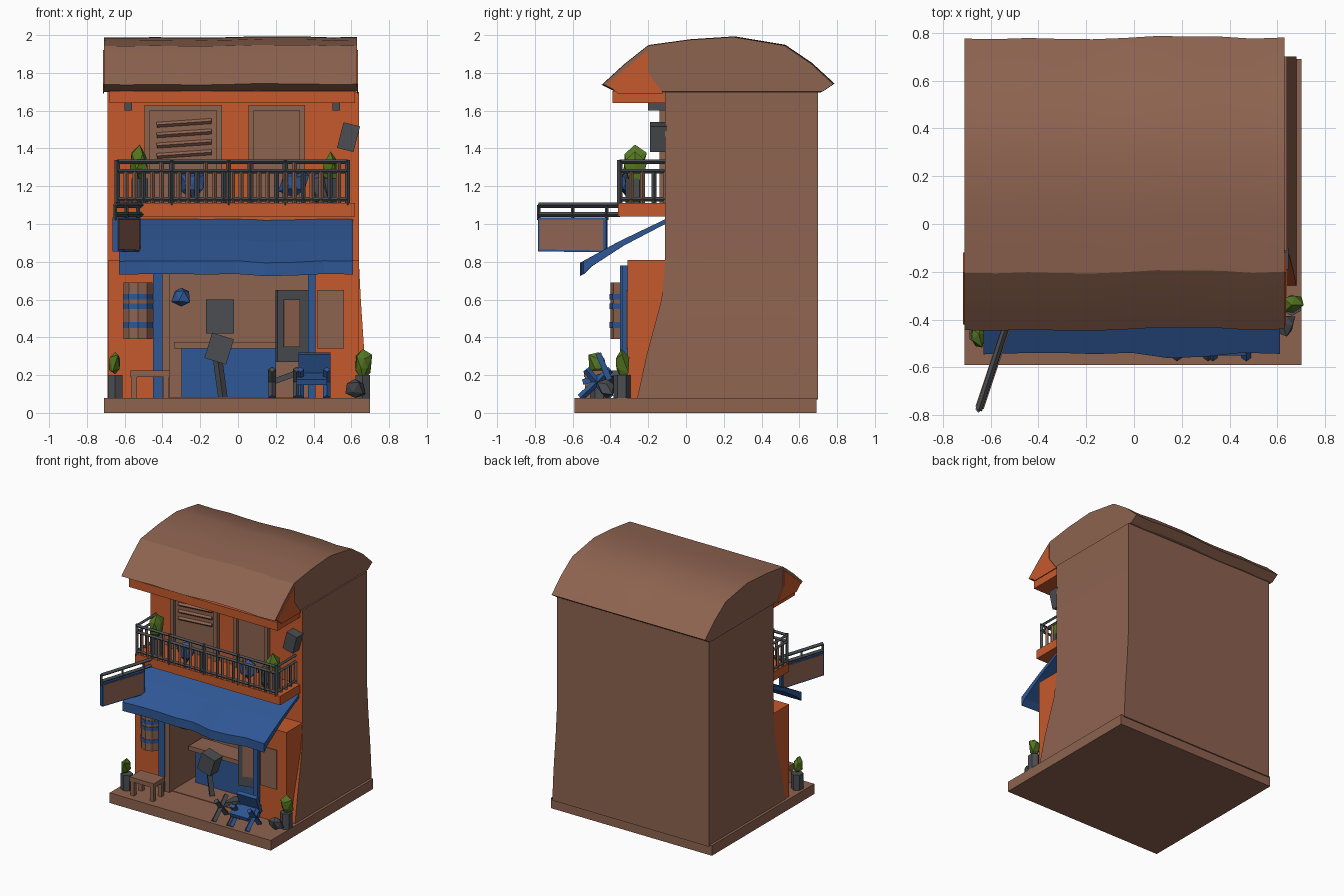
import bpy, bmesh, math, random
from mathutils import Vector, Matrix

random.seed(4)
default = bpy.data.objects.get("Cube")
if default:
    bpy.data.objects.remove(default, do_unlink=True)


def material(name, r, g, b):
    mat = bpy.data.materials.new(name)
    mat.use_nodes = True
    mat.diffuse_color = (r, g, b, 1)
    mat.node_tree.nodes["Principled BSDF"].inputs["Base Color"].default_value = (r, g, b, 1)
    return mat


brown = material("clay brown", .27, .125, .08)
orange = material("burnt orange", .56, .1, .025)
blue = material("canvas blue", .028, .095, .3)
grey = material("iron grey", .07, .075, .085)
green = material("leaf green", .09, .18, .015)


def finish(name, bm, *mats):
    bmesh.ops.recalc_face_normals(bm, faces=bm.faces)
    mesh = bpy.data.meshes.new(name)
    bm.to_mesh(mesh)
    bm.free()
    obj = bpy.data.objects.new(name, mesh)
    bpy.context.collection.objects.link(obj)
    for mat in mats:
        mesh.materials.append(mat)
    return obj


def box(name, mat, x, y, z, turn=None):
    """Box from three (min, max) ranges, optionally rotated about its centre."""
    bm = bmesh.new()
    bmesh.ops.create_cube(bm, size=1)
    spans = (x, y, z)
    bmesh.ops.scale(bm, vec=[b - a for a, b in spans], verts=bm.verts)
    if turn:
        bmesh.ops.rotate(bm, matrix=Matrix.Rotation(turn[1], 3, turn[0]), verts=bm.verts)
    bmesh.ops.translate(bm, vec=[(a + b) / 2 for a, b in spans], verts=bm.verts)
    return finish(name, bm, mat)


def loft(name, sections, *mats):
    """Closed skin through matching rings of points."""
    bm = bmesh.new()
    rings = [[bm.verts.new(p) for p in ring] for ring in sections]
    for low, high in zip(rings, rings[1:]):
        for i in range(len(low)):
            j = (i + 1) % len(low)
            bm.faces.new((low[i], low[j], high[j], high[i]))
    bm.faces.new(rings[0])
    bm.faces.new(rings[-1])
    return finish(name, bm, *mats)


def prism(name, mat, profile, xs, wobble=0):
    """Side profile swept along x, with a little unevenness."""
    rings = []
    for x in xs:
        d = random.uniform(-wobble, wobble)
        rings.append([(x, y + d, z + d / 2) for y, z in profile])
    return loft(name, rings, mat)


def bar(name, mat, a, b, radius=.01):
    a, b = Vector(a), Vector(b)
    bm = bmesh.new()
    bmesh.ops.create_cone(bm, cap_ends=True, segments=4, radius1=radius, radius2=radius, depth=(b - a).length)
    turn = (b - a).to_track_quat('Z', 'Y').to_matrix().to_4x4()
    bmesh.ops.transform(bm, matrix=Matrix.Translation((a + b) / 2) @ turn, verts=bm.verts)
    return finish(name, bm, mat)


def clump(name, mat, centre, size, rough=.3):
    """Crumpled low-poly lump for foliage, stones and bundles."""
    bm = bmesh.new()
    bmesh.ops.create_icosphere(bm, subdivisions=1, radius=1)
    for v in bm.verts:
        v.co *= 1 + random.uniform(-rough, rough)
        v.co = Vector(centre) + v.co * Vector(size)
    return finish(name, bm, mat)


def drum(name, mat, x, y, z, radius, sides=10):
    bm = bmesh.new()
    bmesh.ops.create_cone(bm, cap_ends=True, segments=sides, radius1=radius, radius2=radius, depth=z[1] - z[0])
    bmesh.ops.translate(bm, vec=(x, y, sum(z) / 2), verts=bm.verts)
    return finish(name, bm, mat)


def carve(obj, cutter):
    mod = obj.modifiers.new("opening", 'BOOLEAN')
    mod.operation, mod.solver, mod.object = 'DIFFERENCE', 'EXACT', cutter
    bpy.context.view_layer.objects.active = obj
    bpy.ops.object.modifier_apply(modifier=mod.name)


# Ground slab
box("base_slab", brown, (-.71, .7), (-.59, .69), (0, .08))

# Main body flares near the ground; the shop room is cut out of it
levels = [(.07, .68, -.26), (.3, .67, -.21), (.6, .65, -.13), (.8, .64, -.11), (1.7, .64, -.11)]
body = loft("house_body", [[(-.69, f, z), (r, f, z), (r, .7, z), (-.69, .7, z)] for z, r, f in levels], brown, orange)
porch = box("shop_front", orange, (-.685, .64), (-.31, -.1), (.07, .81))
porch.data.materials.append(brown)
cutter = box("room_cutter", brown, (-.36, .37), (-.6, .2), (.085, .74))
cutter.hide_render = True
cutter.hide_set(True)
carve(body, cutter)
carve(porch, cutter)
for face in body.data.polygons:
    face.material_index = int(face.normal.y < -.5 and face.center.y < 0)
for face in porch.data.polygons:
    face.material_index = int(abs(face.center.x) < .4 and face.center.y > -.3 and face.center.z < .78)

# Curved roof with orange eaves
roof_side = [(-.44, 1.74), (-.32, 1.85), (-.2, 1.945), (.02, 1.975), (.25, 1.99), (.52, 1.945),
             (.66, 1.85), (.78, 1.74), (.72, 1.7), (-.36, 1.7)]
roof = prism("roof", brown, roof_side, [-.71 + .67 * i / 5 for i in range(11)], .008)
eave = [(-.42, 1.74), (-.2, 1.92), (-.2, 1.8), (-.12, 1.69), (-.36, 1.69)]
for x in (-.716, .63):
    prism("eave_end", orange, eave, (x, x + .006))
box("eave_beam", orange, (-.68, .62), (-.39, -.1), (1.64, 1.705))
for x in (-.6, .5):
    box("eave_bracket", grey, (x, x + .04), (-.2, -.1), (1.6, 1.65))

# Upper windows: frame, recessed-looking pane and crossbars
for left, right in ((-.48, -.1), (.07, .34)):
    box("window_pane", brown, (left, right), (-.118, -.1), (1.1, 1.63))
    for x in (left, right):
        box("window_jamb", brown, (x - .015, x + .015), (-.14, -.1), (1.1, 1.63))
    box("window_head", brown, (left, right), (-.14, -.1), (1.6, 1.63))
for i in range(4):
    z = 1.36 + i * .055
    bar("shutter_slat", brown, (-.43, -.125, z), (-.14, -.125, z + .02), .014)

# Balcony floor, rails and slats
box("balcony_floor", orange, (-.65, .62), (-.36, -.1), (1.04, 1.11))
corners = [(-.64, -.11), (-.64, -.35), (.58, -.35), (.58, -.11)]
for (ax, ay), (bx, by) in zip(corners, corners[1:]):
    for z in (1.13, 1.28, 1.33):
        bar("balcony_rail", grey, (ax, ay, z), (bx, by, z), .012)
    steps = 26 if ay == by else 4
    for i in range(steps + 1):
        t = i / steps
        x, y = ax + (bx - ax) * t, ay + (by - ay) * t
        bar("rail_slat", brown if i % 3 else grey, (x, y, 1.11), (x, y, 1.33 if i % 5 == 0 else 1.28), .013)
for x in (-.64, -.35, -.05, .25, .58):
    bar("rail_post", grey, (x, -.35, 1.1), (x, -.35, 1.34), .014)

# Things kept on the balcony
for x, z in ((-.52, 1.33), (.49, 1.28)):
    clump("balcony_plant", green, (x, -.27, z), (.05, .06, .085))
    drum("balcony_pot", grey, x, -.27, (1.11, 1.24), .05, 6)
for x in (-.24, .3):
    clump("blue_bundle", blue, (x, -.3, 1.22), (.075, .06, .08))
clump("grey_bundle", grey, (.42, -.28, 1.2), (.06, .05, .1))
box("wall_lamp", grey, (.54, .63), (-.19, -.1), (1.39, 1.53), ('Y', .25))

# Cloth awning
canopy = [(-.11, 1.025), (-.35, .91), (-.55, .8), (-.55, .73), (-.51, .77), (-.34, .88), (-.11, 1.0)]
prism("awning", blue, canopy, [-.63 + .155 * i for i in range(9)], .012)

# Hanging sign, swung out at an angle
lean = Vector((-.12, -.36, 0))
root = Vector((-.53, -.42, 0))
across = Vector((.015, -.005, 0))
def sign_ring(t, z0, z1, w):
    p = root + lean * t
    return [p - across * w + Vector((0, 0, z0)), p + across * w + Vector((0, 0, z0)),
            p + across * w + Vector((0, 0, z1)), p - across * w + Vector((0, 0, z1))]
loft("sign_edge", [sign_ring(0, .85, 1.035, .9), sign_ring(1, .855, 1.035, .9)], blue)
loft("sign_panel", [sign_ring(.04, .86, 1.025, 1.15), sign_ring(.97, .865, 1.025, 1.15)], brown)
for z in (1.05, 1.1):
    bar("sign_arm", grey, (-.51, -.35, z), (-.65, -.78, z), .014)
for t in (0, .5, 1):
    p = root + lean * t
    bar("sign_hanger", grey, (p.x, p.y, 1.02), (p.x, p.y, 1.1), .01)

# Shop entrance posts and wall panels
box("left_post", blue, (-.45, -.4), (-.35, -.3), (.08, .78))
box("right_post", blue, (.37, .41), (-.34, -.3), (.08, .78))
box("left_door", brown, (-.4, -.36), (-.34, -.3), (.08, .76))
box("wall_panel", brown, (.42, .56), (-.318, -.31), (.34, .65))
drum("wall_lantern", brown, -.53, -.32, (.39, .69), .08)
for z in (.45, .55, .6):
    drum("lantern_band", blue, -.53, -.32, (z, z + .03), .084)

# Counter and fittings inside the room
box("counter", blue, (-.3, .2), (-.1, .02), (.085, .34))
box("counter_top", brown, (-.34, .22), (-.13, .04), (.34, .375))
box("back_panel", grey, (-.17, -.02), (.192, .2), (.42, .6))
box("open_door", grey, (.2, .37), (-.27, -.24), (.27, .65), ('Z', .3))
box("door_inset", brown, (.24, .33), (-.279, -.272), (.35, .6), ('Z', .3))
clump("hanging_cloth", blue, (-.3, -.25, .62), (.05, .05, .06))
box("counter_stool", grey, (-.16, -.04), (-.26, -.16), (.27, .41), ('Y', .3))
bar("stool_leg", grey, (-.11, -.21, .3), (-.08, -.21, .08), .025)

# Outdoor bench
box("bench_seat", brown, (-.57, -.36), (-.54, -.4), (.19, .225))
for x in (-.55, -.38):
    for y in (-.52, -.42):
        box("bench_leg", brown, (x - .015, x + .015), (y - .015, y + .015), (.08, .2))

# Folding chairs
box("blue_seat", blue, (.31, .47), (-.55, -.4), (.17, .2), ('X', .3))
box("blue_chair_back", blue, (.32, .49), (-.45, -.42), (.17, .32), ('X', .4))
box("grey_seat", grey, (.17, .31), (-.43, -.3), (.17, .2), ('Y', -.35))
for mat, x0, x1 in ((blue, .33, .47), (grey, .18, .31)):
    for x in (x0, x1):
        bar("chair_leg", mat, (x, -.56, .08), (x, -.4, .23), .02)
        bar("chair_strut", mat, (x, -.4, .08), (x, -.53, .23), .02)

# Potted plants at the front corners
for x, y in ((-.65, -.46), (.66, -.34)):
    drum("plant_pot", grey, x, y, (.08, .2), .045, 6)
    clump("plant_leaves", green, (x, y, .26), (.042, .05, .08), .35)
clump("corner_stone", grey, (.62, -.42, .13), (.06, .05, .06))

# Soft shading on the large rounded shapes
bpy.ops.object.select_all(action='DESELECT')
for obj in (roof, body):
    obj.select_set(True)
bpy.context.view_layer.objects.active = roof
bpy.ops.object.shade_smooth_by_angle(angle=math.radians(30))
